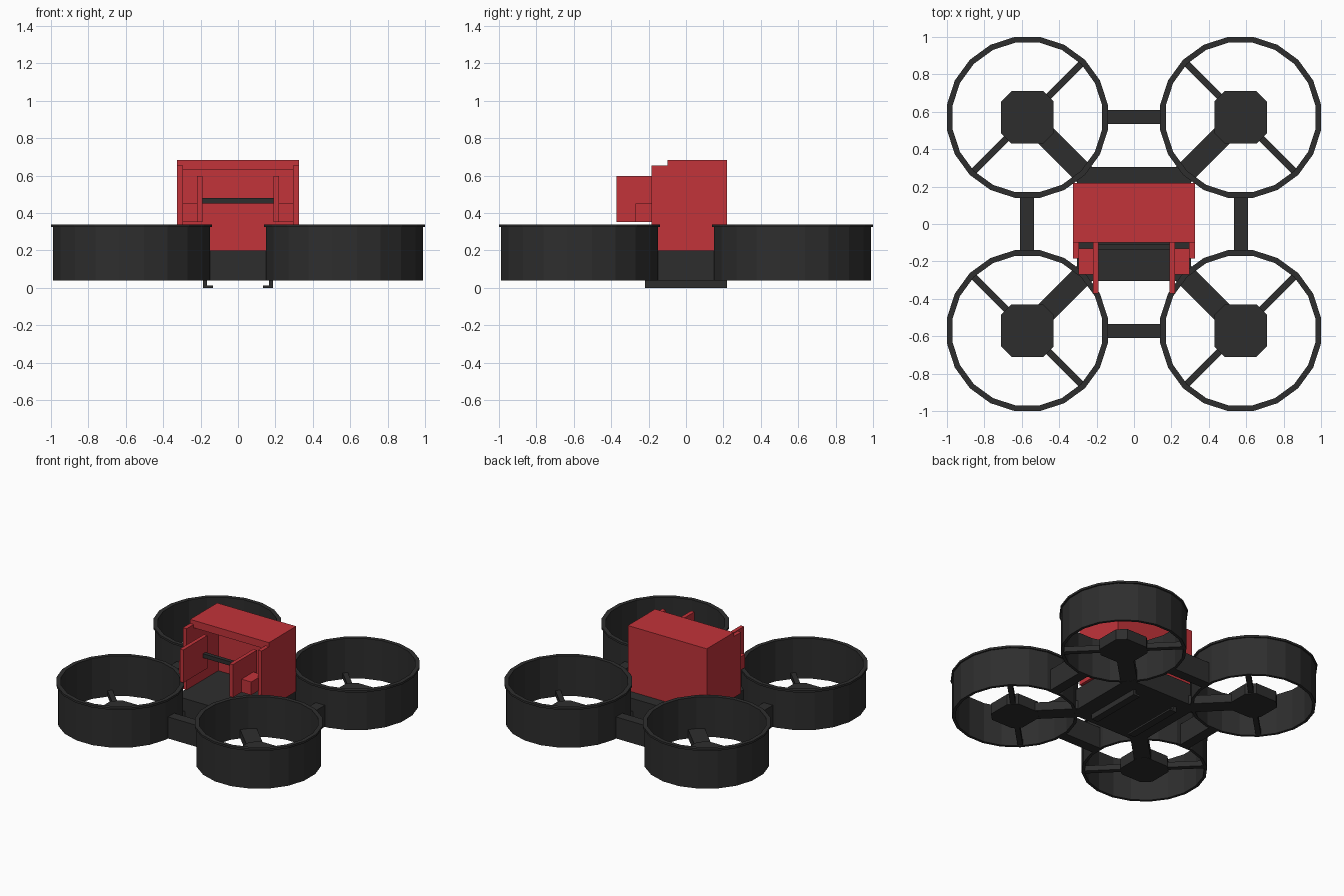
import bpy, bmesh, math
from mathutils import Matrix, Vector

if "Cube" in bpy.data.objects:
    bpy.data.objects.remove(bpy.data.objects["Cube"])


def material(name, rgb):
    m = bpy.data.materials.new(name)
    m.diffuse_color = (*rgb, 1)
    m.use_nodes = True
    m.node_tree.nodes["Principled BSDF"].inputs["Base Color"].default_value = m.diffuse_color
    return m


DARK = material("charcoal", (0.027, 0.027, 0.027))
RED = material("red", (0.54, 0.033, 0.042))


def finish(name, bm, mat):
    bmesh.ops.recalc_face_normals(bm, faces=bm.faces)
    me = bpy.data.meshes.new(name)
    bm.to_mesh(me)
    bm.free()
    me.materials.append(mat)
    ob = bpy.data.objects.new(name, me)
    bpy.context.collection.objects.link(ob)
    return ob


def box(name, mat, x, y, z, matrix=Matrix()):
    """Box from (min, max) ranges, optionally transformed."""
    bm = bmesh.new()
    bmesh.ops.create_cube(bm, size=1)
    for v in bm.verts:
        v.co = Vector([(a + b) / 2 + c * (b - a) for (a, b), c in zip((x, y, z), v.co)])
    bm.transform(matrix)
    return finish(name, bm, mat)


def prism(name, mat, points, z0, z1):
    """Vertical prism from an outline."""
    bm = bmesh.new()
    f = bm.faces.new([bm.verts.new((px, py, z0)) for px, py in points])
    r = bmesh.ops.extrude_face_region(bm, geom=[f])
    for v in r["geom"]:
        if isinstance(v, bmesh.types.BMVert):
            v.co.z = z1
    return finish(name, bm, mat)


def chamfered(cx, cy, h, c):
    k = h - c
    return [(cx + a, cy + b) for a, b in
            ((k, -h), (h, -k), (h, k), (k, h), (-k, h), (-h, k), (-h, -k), (-k, -h))]


def duct(name, cx, cy, sides=20):
    """Lathed guard ring with a small outward lip on top."""
    profile = [(0.400, 0.04), (0.420, 0.04), (0.420, 0.325),
               (0.430, 0.325), (0.430, 0.34), (0.400, 0.34)]
    k = 1 / math.cos(math.pi / sides)
    bm = bmesh.new()
    loops = []
    for i in range(sides):
        a = 2 * math.pi * (i + 0.5) / sides
        loops.append([bm.verts.new((cx + r * k * math.cos(a), cy + r * k * math.sin(a), z))
                      for r, z in profile])
    n = len(profile)
    for i in range(sides):
        p, q = loops[i], loops[(i + 1) % sides]
        for j in range(n):
            bm.faces.new((p[j], q[j], q[(j + 1) % n], p[(j + 1) % n]))
    return finish(name, bm, DARK)


# Four rotor ducts with hub, arm to the body and two cross spokes
C = 0.57
for sx in (-1, 1):
    for sy in (-1, 1):
        tag = ("front" if sy < 0 else "back") + ("_left" if sx < 0 else "_right")
        cx, cy = sx * C, sy * C
        duct("duct_" + tag, cx, cy)
        prism("hub_" + tag, DARK, chamfered(cx, cy, 0.14, 0.055), 0.04, 0.12)
        inward = Matrix.Translation((cx, cy, 0)) @ Matrix.Rotation(math.atan2(-sy, -sx), 4, 'Z')
        box("arm_" + tag, DARK, (0.08, 0.50), (-0.057, 0.057), (0.042, 0.105), inward)
        box("spokes_" + tag, DARK, (-0.018, 0.018), (-0.412, 0.412), (0.045, 0.085), inward)

# Bridges joining neighbouring ducts
for s, n in ((-1, "a"), (1, "b")):
    near, far = sorted((s * 0.535, s * 0.61))
    box("bridge_x_" + n, DARK, (-0.158, 0.158), (near, far), (0.04, 0.2))
    box("bridge_y_" + n, DARK, (near, far), (-0.158, 0.158), (0.04, 0.2))

# Central base
prism("base", DARK, chamfered(0, 0, 0.305, 0.05), 0.04, 0.2)

# Landing skids: upright web with an inward foot
for s, n in ((-1, "left"), (1, "right")):
    def span(a, b):
        return tuple(sorted((s * a, s * b)))
    box("skid_web_" + n, DARK, span(0.165, 0.188), (-0.22, 0.22), (0, 0.045))
    box("skid_foot_" + n, DARK, span(0.133, 0.166), (-0.22, 0.22), (0, 0.014))
    # Cabin side wall, with lower front lip
    box("cabin_side_" + n, RED, span(0.295, 0.325), (-0.1, 0.22), (0.2, 0.685))
    box("cabin_lip_" + n, RED, span(0.295, 0.325), (-0.185, -0.1), (0.2, 0.655))
    # Grip panel and the block fixing it to the wall
    box("panel_" + n, RED, span(0.19, 0.218), (-0.372, -0.09), (0.352, 0.597))
    box("panel_block_" + n, RED, span(0.218, 0.298), (-0.27, -0.13), (0.352, 0.45))

# Cabin roof and back wall
box("cabin_roof", RED, (-0.295, 0.295), (-0.1, 0.22), (0.63, 0.685))
box("cabin_back", RED, (-0.295, 0.295), (0.19, 0.22), (0.2, 0.63))

# Cross bar between the panels
box("cross_bar", DARK, (-0.19, 0.19), (-0.14, -0.11), (0.45, 0.48))
